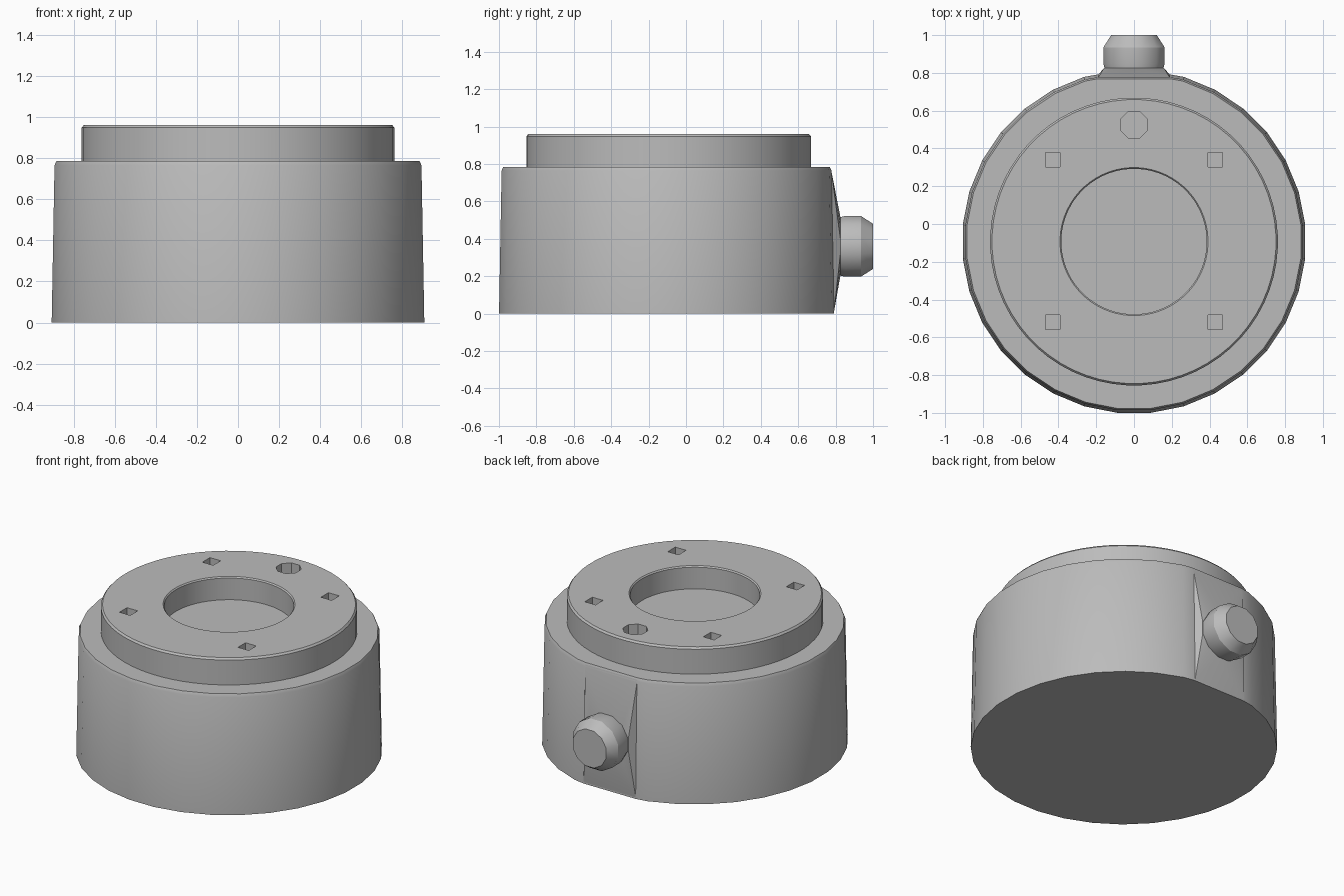
import bpy, bmesh, math
from mathutils import Matrix, Vector

cube = bpy.data.objects.get("Cube")
if cube:
    bpy.data.objects.remove(cube, do_unlink=True)

CY = -0.093          # centre line of the round body
KNOB_Z = 0.36        # height of the rear connector

grey = bpy.data.materials.new("plain grey")
grey.use_nodes = True
grey.diffuse_color = (0.5, 0.5, 0.5, 1)
grey.node_tree.nodes["Principled BSDF"].inputs["Base Color"].default_value = (0.5, 0.5, 0.5, 1)


def finish(name, bm, angle=30):
    bmesh.ops.recalc_face_normals(bm, faces=bm.faces)
    mesh = bpy.data.meshes.new(name)
    bm.to_mesh(mesh)
    bm.free()
    mesh.materials.append(grey)
    obj = bpy.data.objects.new(name, mesh)
    bpy.context.collection.objects.link(obj)
    bpy.ops.object.select_all(action="DESELECT")
    obj.select_set(True)
    bpy.context.view_layer.objects.active = obj
    if angle:
        bpy.ops.object.shade_smooth_by_angle(angle=math.radians(angle))
    return obj


def lathe(profile, sides, matrix):
    """Closed solid from (radius, height) pairs, capped at both ends."""
    bm = bmesh.new()
    rings = []
    for r, h in profile:
        rings.append([bm.verts.new((r * math.cos(a), r * math.sin(a), h))
                      for a in (math.tau * (i + 0.5) / sides for i in range(sides))])
    for low, high in zip(rings, rings[1:]):
        for i in range(sides):
            j = (i + 1) % sides
            bm.faces.new((low[i], low[j], high[j], high[i]))
    bm.faces.new(rings[0])
    bm.faces.new(rings[-1])
    bm.transform(matrix)
    return bm


upright = Matrix.Translation((0, CY, 0))

# Tapered body, with its rear facet widened into a flat mounting face
bm = lathe([(0.911, 0), (0.897, 0.765), (0.888, 0.785)], 32, upright)
for v in bm.verts:
    if abs(v.co.x) < 0.12 and v.co.y > 0:
        v.co.x = math.copysign(0.19, v.co.x)
        v.co.y -= 0.022
finish("body", bm)

# Raised top plate with a round recess
plate = finish("top_plate", lathe(
    [(0.762, 0.77), (0.762, 0.948), (0.752, 0.96), (0.392, 0.96),
     (0.385, 0.952), (0.385, 0.81)], 64, upright))


# Screw holes and locating hole
def cut(x, y, radius, sides):
    place = Matrix.Translation((x, y, 0.92))
    cutter = finish("hole_cutter", lathe([(radius, -0.1), (radius, 0.1)], sides, place), 0)
    cutter.hide_render = True
    bpy.context.view_layer.objects.active = plate
    mod = plate.modifiers.new("hole", "BOOLEAN")
    mod.operation = "DIFFERENCE"
    mod.solver = "EXACT"
    mod.object = cutter
    bpy.ops.object.modifier_apply(modifier=mod.name)
    bpy.data.objects.remove(cutter, do_unlink=True)


for x in (-0.43, 0.43):
    for y in (-0.43, 0.43):
        cut(x, y + CY + 0.003, 0.055, 4)
cut(0, 0.525, 0.077, 8)

# Faceted mount spreading from the flat rear face to the connector
bm = bmesh.new()
for x in (-0.19, 0.19):
    for y, z in ((0.79, 0.002), (0.775, 0.775), (0.7, 0.3)):
        bm.verts.new((x, y, z))
for i in range(12):
    a = math.tau * (i + 0.5) / 12
    bm.verts.new((0.165 * math.cos(a), 0.825, KNOB_Z + 0.165 * math.sin(a)))
hull = bmesh.ops.convex_hull(bm, input=bm.verts)
spare = [g for g in hull["geom_interior"] if isinstance(g, bmesh.types.BMVert)]
bmesh.ops.delete(bm, geom=spare, context="VERTS")
finish("connector_mount", bm, 10)

# Chamfered rear connector
rearward = Matrix.Translation((0, 0, KNOB_Z)) @ Matrix.Rotation(-math.pi / 2, 4, "X")
finish("connector", lathe(
    [(0.155, 0.8), (0.168, 0.85), (0.168, 0.935), (0.125, 1.0)], 12, rearward), 32)
